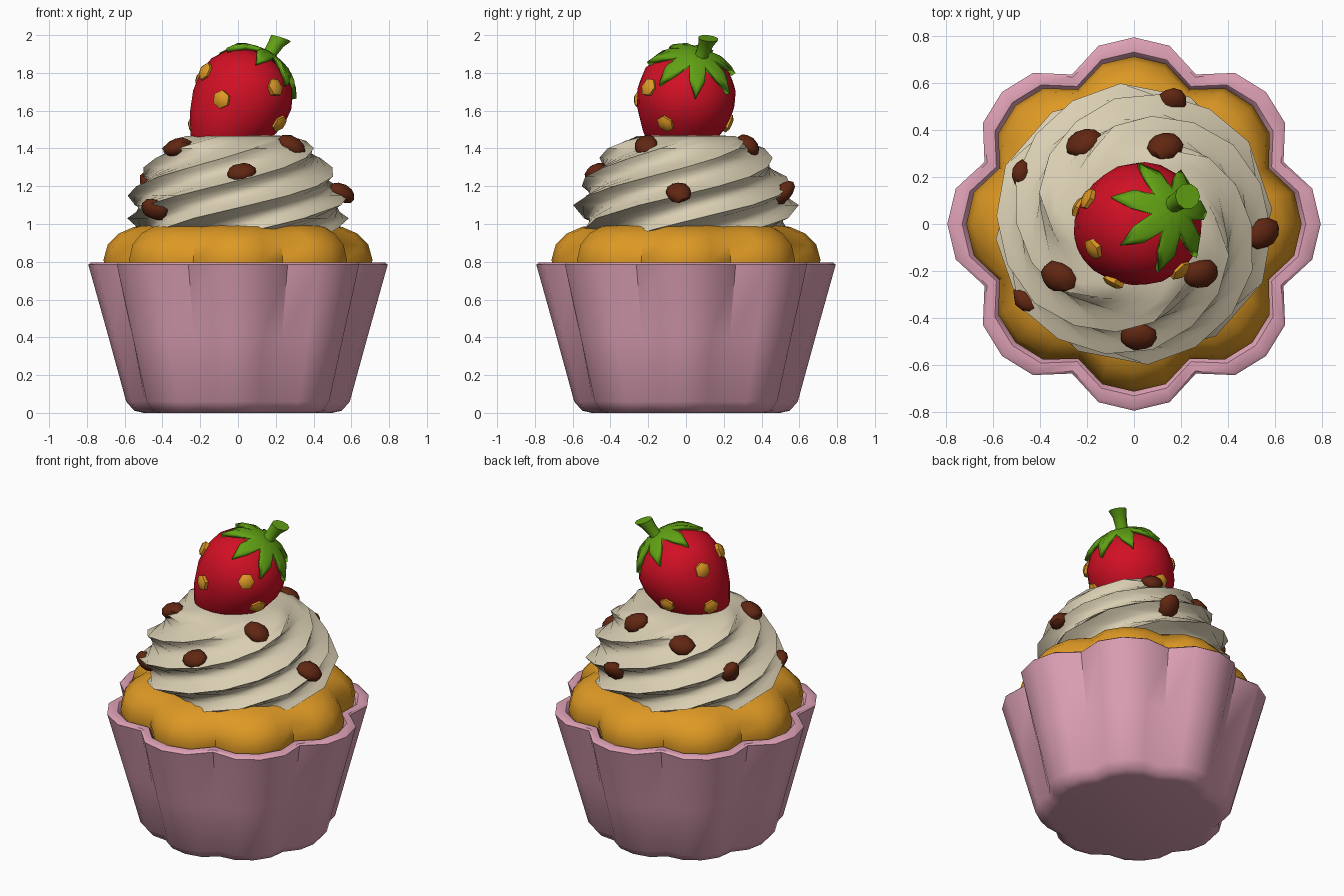
import bpy, bmesh, math, random
from mathutils import Vector, Matrix
from mathutils.bvhtree import BVHTree

random.seed(4)
if "Cube" in bpy.data.objects:
    bpy.data.objects.remove(bpy.data.objects["Cube"])


def material(name, rgb):
    mat = bpy.data.materials.new(name)
    mat.use_nodes = True
    mat.diffuse_color = (*rgb, 1)
    mat.node_tree.nodes["Principled BSDF"].inputs["Base Color"].default_value = (*rgb, 1)
    return mat


PINK = material("pink paper", (0.72, 0.35, 0.46))
GOLD = material("golden sponge", (0.73, 0.32, 0.018))
CREAM = material("whipped cream", (0.70, 0.62, 0.45))
RED = material("berry red", (0.64, 0.005, 0.018))
GREEN = material("leaf green", (0.12, 0.36, 0.007))
BROWN = material("chocolate brown", (0.12, 0.02, 0.006))


def add_object(name, bm, mat, angle=40):
    bmesh.ops.recalc_face_normals(bm, faces=bm.faces)
    mesh = bpy.data.meshes.new(name)
    bm.to_mesh(mesh)
    bm.free()
    mesh.materials.append(mat)
    obj = bpy.data.objects.new(name, mesh)
    bpy.context.collection.objects.link(obj)
    bpy.ops.object.select_all(action="DESELECT")
    obj.select_set(True)
    bpy.context.view_layer.objects.active = obj
    bpy.ops.object.shade_smooth_by_angle(angle=math.radians(angle))
    return obj


def loft(name, rings, mat, caps=(True, True), angle=40):
    """Skin a list of equal closed rings, with optional end caps."""
    bm = bmesh.new()
    loops = [[bm.verts.new(p) for p in ring] for ring in rings]
    n = len(loops[0])
    for a, b in zip(loops, loops[1:]):
        for i in range(n):
            j = (i + 1) % n
            bm.faces.new((a[i], a[j], b[j], b[i]))
    for loop, cap in zip((loops[0], loops[-1]), caps):
        if cap:
            bm.faces.new(loop)
    return add_object(name, bm, mat, angle)


def ring(z, radius, n):
    """radius is a function of the point index."""
    return [Vector((radius(i) * math.cos(math.tau * i / n),
                    radius(i) * math.sin(math.tau * i / n), z)) for i in range(n)]


def lobed(profile):
    """Eight-lobed rings from (height, lobe radius, valley ratio)."""
    def radius(r, v):
        steps = (1, 0.3 * v + 0.7 + 0.1 * (1 - v), v, 0.3 * v + 0.7 + 0.1 * (1 - v))
        return lambda i: r * steps[i % 4]
    return [ring(z, radius(r, v), 32) for z, r, v in profile]


def surface(obj):
    mesh = obj.data
    return BVHTree.FromPolygons([v.co for v in mesh.vertices],
                                [p.vertices for p in mesh.polygons])


# Paper case with a rolled rim and an inner wall
loft("paper_case", lobed([
    (0.0, 0.50, 0.92), (0.012, 0.55, 0.91), (0.06, 0.592, 0.90), (0.4, 0.685, 0.885),
    (0.765, 0.787, 0.867), (0.785, 0.793, 0.867), (0.795, 0.78, 0.867),
    (0.795, 0.73, 0.867), (0.78, 0.715, 0.867), (0.6, 0.66, 0.87)]), PINK)

# Sponge top
loft("sponge", lobed([
    (0.6, 0.64, 0.87), (0.74, 0.695, 0.87), (0.81, 0.712, 0.87), (0.89, 0.69, 0.87),
    (0.95, 0.63, 0.88), (0.985, 0.55, 0.9), (1.0, 0.42, 0.95)]), GOLD)

# Cream swirl: six sharp ridges that climb counter-clockwise
PROFILE = [(0.92, 0.50), (0.97, 0.55), (1.03, 0.59), (1.10, 0.60), (1.15, 0.585),
           (1.20, 0.565), (1.25, 0.54), (1.30, 0.50), (1.35, 0.465), (1.40, 0.425),
           (1.44, 0.36), (1.465, 0.28), (1.47, 0.16)]


def cream_ring(z, r):
    shape = ring(z, lambda i: r * (0.885 + 0.115 * (1 - abs(math.sin(math.pi * i / 6)))), 36)
    turn = Matrix.Rotation(math.radians(420 * (z - 0.92) + 20), 3, "Z")
    return [turn @ p for p in shape]


cream = loft("cream_swirl", [cream_ring(z, r) for z, r in PROFILE], CREAM)

# Tilted strawberry
CENTRE = Vector((0.025, 0.0, 1.67))
AXIS = Vector((0.52, 0.2, 0.83)).normalized()
TILT = Matrix.Translation(CENTRE) @ AXIS.to_track_quat("Z", "Y").to_matrix().to_4x4()
BERRY = [(-0.36, 0.07), (-0.32, 0.13), (-0.22, 0.195), (-0.11, 0.242), (0, 0.262),
         (0.09, 0.25), (0.17, 0.205), (0.225, 0.13), (0.25, 0.04)]
berry = loft("strawberry", [[TILT @ p for p in ring(z, lambda i, r=r: r, 20)]
                            for z, r in BERRY], RED, angle=60)
berry_skin = surface(berry)

# Leaf crown: a seven-pointed star draped over the berry
LEAVES, PER_LEAF, ROWS = 7, 4, 5


def crown_point(row, i):
    reach = 0.36 + 0.66 * abs(1 - 2 * ((i % PER_LEAF) / PER_LEAF))
    polar = reach * row / ROWS
    turn = math.tau * i / (LEAVES * PER_LEAF)
    local = Vector((math.sin(polar) * math.cos(turn),
                    math.sin(polar) * math.sin(turn), math.cos(polar)))
    way = TILT.to_3x3() @ local
    hit = berry_skin.ray_cast(CENTRE, way)[0]
    return hit + way * 0.018


crown = loft("leaf_crown", [[crown_point(r, i) for i in range(LEAVES * PER_LEAF)]
                            for r in (0.4, 1, 2, 3, 4, 5)], GREEN, (True, False))
thick = crown.modifiers.new("thickness", "SOLIDIFY")
thick.thickness = 0.025
thick.offset = 0

# Stem, flaring toward its cut end
path = [((0.14, 0.065, 1.85), 0.05), ((0.168, 0.085, 1.90), 0.036),
        ((0.20, 0.105, 1.95), 0.042), ((0.228, 0.118, 1.983), 0.055)]
lean = Vector((0.3, 0.1, 0.95)).to_track_quat("Z", "Y")
loft("stem", [[Vector(c) + lean @ p for p in ring(0, lambda i, r=r: r, 10)]
              for c, r in path], GREEN)


def snap(skin, point, origin=None):
    """Matrix sitting on the skin near a point, z along its normal, random spin."""
    hit, normal = skin.find_nearest(Vector(point))[:2]
    if normal.dot(hit - origin) < 0:
        normal = -normal
    spin = Matrix.Rotation(random.uniform(0, math.tau), 4, "Z")
    return Matrix.Translation(hit) @ normal.to_track_quat("Z", "Y").to_matrix().to_4x4() @ spin


# Six-sided seeds on the berry
seeds = [(-0.18, -0.11, 1.81), (-0.18, 0.10, 1.76), (-0.09, -0.25, 1.66),
         (0.19, -0.19, 1.72), (0.22, -0.11, 1.53), (-0.23, 0.07, 1.52), (-0.02, 0.23, 1.53)]
for k, spot in enumerate(seeds):
    place = snap(berry_skin, spot, CENTRE)
    loft(f"seed_{k + 1}", [[place @ p for p in ring(z, lambda i, r=r: r, 6)]
                           for z, r in ((-0.02, 0.045), (0.012, 0.05), (0.026, 0.028))],
         GOLD, angle=50)

# Chocolate chips pressed into the cream
chips = [(-0.31, -0.22, 1.38), (0.27, -0.20, 1.39), (0.02, -0.47, 1.26),
         (-0.43, -0.31, 1.10), (0.55, -0.04, 1.17), (0.16, 0.50, 1.17),
         (0.13, 0.32, 1.41), (-0.21, 0.34, 1.36), (-0.49, 0.21, 1.20)]
cream_skin = surface(cream)
for k, spot in enumerate(chips):
    bm = bmesh.new()
    bmesh.ops.create_icosphere(bm, subdivisions=2, radius=1)
    for v in bm.verts:
        v.co *= random.uniform(0.94, 1.06)
    size = Matrix.Diagonal((0.08, 0.064, 0.046, 1))
    place = snap(cream_skin, spot, Vector((0, 0, 1.1)))
    bm.transform(place @ size)
    add_object(f"chocolate_chip_{k + 1}", bm, BROWN)
